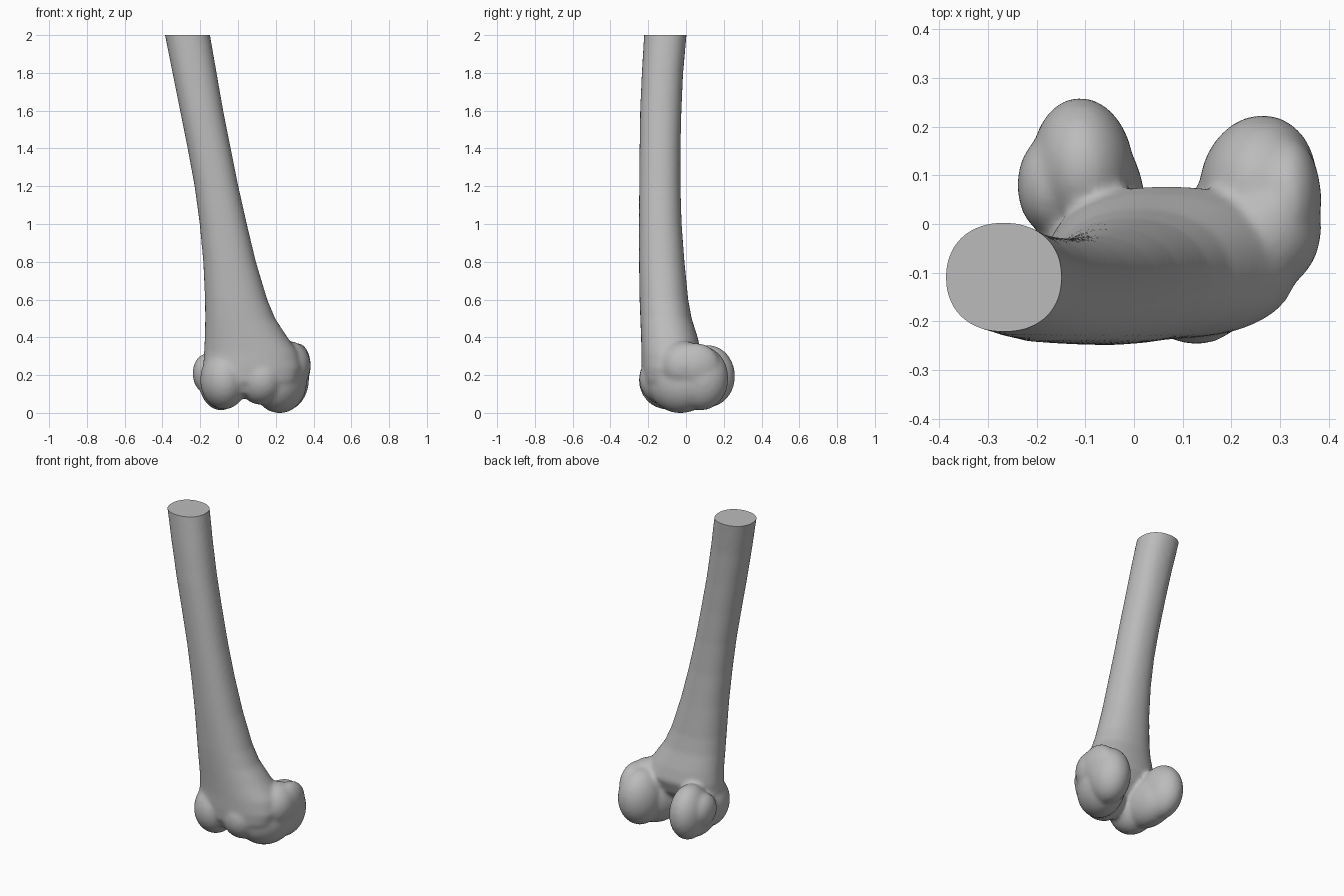
import bpy, bmesh, math
from mathutils import Matrix, Vector

cube = bpy.data.objects.get("Cube")
if cube:
    bpy.data.objects.remove(cube)

mat = bpy.data.materials.new("bone_grey")
mat.use_nodes = True
grey = (0.5, 0.5, 0.5, 1)
mat.diffuse_color = grey
mat.node_tree.nodes["Principled BSDF"].inputs["Base Color"].default_value = grey

SIDES = 40
bm = bmesh.new()


def ring(z, x0, x1, y0, y1, power=2.2):
    """Rounded cross-section filling the given box at height z."""
    verts = []
    for i in range(SIDES):
        a = math.tau * i / SIDES
        c, s = math.cos(a), math.sin(a)
        x = (x0 + x1) / 2 + (x1 - x0) / 2 * math.copysign(abs(c) ** (2 / power), c)
        y = (y0 + y1) / 2 + (y1 - y0) / 2 * math.copysign(abs(s) ** (2 / power), s)
        verts.append(bm.verts.new((x, y, z)))
    return verts


def lobe(centre, size, turn=0, tilt=0):
    """Ellipsoid with half-sizes, turned about z and tilted about y."""
    m = (Matrix.Translation(centre) @ Matrix.Rotation(math.radians(turn), 4, 'Z')
         @ Matrix.Rotation(math.radians(tilt), 4, 'Y')
         @ Matrix.Diagonal((*size, 1)))
    bmesh.ops.create_icosphere(bm, subdivisions=4, radius=1, matrix=m)


# Shaft and flared lower end: height, x range, y range
sections = [
    (2.10, -.405, -.168, -.215, .01),
    (2.00, -.387, -.148, -.222, .003),
    (1.80, -.347, -.113, -.234, -.015),
    (1.60, -.307, -.078, -.243, -.024),
    (1.40, -.267, -.038, -.246, -.029),
    (1.20, -.230, .002, -.248, -.029),
    (1.00, -.203, .047, -.249, -.023),
    (0.80, -.184, .095, -.249, -.008),
    (0.60, -.175, .155, -.246, .012),
    (0.50, -.174, .197, -.242, .03),
    (0.40, -.176, .262, -.238, .062),
    (0.32, -.180, .320, -.236, .08),
    (0.24, -.185, .335, -.236, .05),
    (0.17, -.180, .310, -.230, -.01),
    (0.10, -.130, .240, -.190, -.06),
]
rings = [ring(*s) for s in sections]
for a, b in zip(rings, rings[1:]):
    for i in range(SIDES):
        j = (i + 1) % SIDES
        bm.faces.new((a[i], b[i], b[j], a[j]))
bm.faces.new(rings[0])
bm.faces.new(reversed(rings[-1]))
bmesh.ops.recalc_face_normals(bm, faces=bm.faces)

# Outer condyle, on the right: front lip, body, rear ball, side bump
lobe((-.075, -.10, .175), (.125, .15, .155), 5)
lobe((-.09, .03, .165), (.115, .19, .15), 4)
lobe((-.105, .115, .195), (.105, .145, .165), 5)
lobe((-.175, .08, .21), (.065, .10, .10))

# Inner condyle, on the left: front lip, body, rear ball, side bump
lobe((.12, -.12, .18), (.12, .13, .135), 30)
lobe((.22, -.03, .165), (.135, .18, .165), -25)
lobe((.255, .08, .185), (.12, .145, .17), -12)
lobe((.315, .05, .25), (.07, .13, .12))
lobe((.27, -.01, .25), (.115, .13, .13))

raw = bpy.data.meshes.new("raw")
bm.to_mesh(raw)
bm.free()
bone = bpy.data.objects.new("lower_thigh_bone", raw)
bpy.context.collection.objects.link(bone)

# Fuse the lobes with the shaft and soften the joins
fuse = bone.modifiers.new("fuse", 'REMESH')
fuse.mode = 'VOXEL'
fuse.voxel_size = 0.012
soften = bone.modifiers.new("soften", 'SMOOTH')
soften.factor = 0.5
soften.iterations = 8
graph = bpy.context.evaluated_depsgraph_get()
mesh = bpy.data.meshes.new_from_object(bone.evaluated_get(graph))
bone.modifiers.clear()
bone.data = mesh

# Saw the shaft off flat at the top
bm = bmesh.new()
bm.from_mesh(mesh)
cut = bmesh.ops.bisect_plane(bm, geom=bm.verts[:] + bm.edges[:] + bm.faces[:],
                             plane_co=(0, 0, 2), plane_no=(0, 0, 1), clear_outer=True)
edges = [e for e in cut["geom_cut"] if isinstance(e, bmesh.types.BMEdge)]
bmesh.ops.contextual_create(bm, geom=edges)
bmesh.ops.recalc_face_normals(bm, faces=bm.faces)
low = min(v.co.z for v in bm.verts)
for v in bm.verts:            # rest the condyles on the ground
    if v.co.z < 0.4:
        v.co.z -= low * (0.4 - v.co.z) / (0.4 - low)
bm.to_mesh(mesh)
bm.free()

mesh.materials.clear()
mesh.materials.append(mat)
bpy.context.view_layer.objects.active = bone
bone.select_set(True)
bpy.ops.object.shade_smooth_by_angle(angle=math.radians(40))
